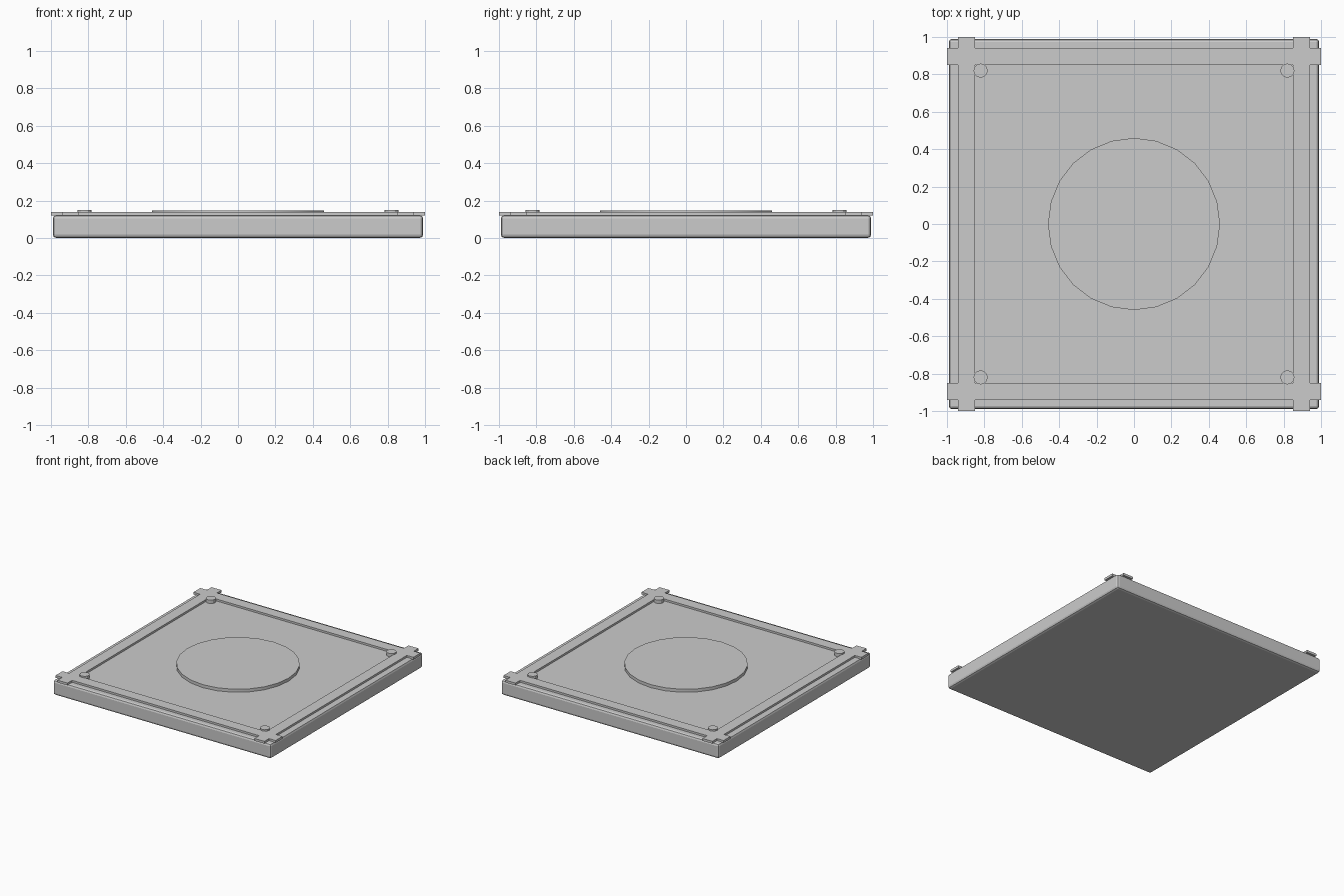
import bpy, bmesh

if "Cube" in bpy.data.objects:
    bpy.data.objects.remove(bpy.data.objects["Cube"])

SLAB_HALF = 0.99
SLAB_TOP = 0.122


def finish(bm, name):
    bmesh.ops.recalc_face_normals(bm, faces=bm.faces)
    mesh = bpy.data.meshes.new(name)
    bm.to_mesh(mesh)
    bm.free()
    obj = bpy.data.objects.new(name, mesh)
    bpy.context.collection.objects.link(obj)
    return obj


def disc(name, x, y, radius, sides, z0, z1):
    bpy.ops.mesh.primitive_cylinder_add(vertices=sides, radius=radius, depth=z1 - z0,
                                        location=(x, y, (z0 + z1) / 2))
    obj = bpy.context.object
    obj.name = name
    bpy.ops.object.shade_smooth_by_angle()
    return obj


# Base slab with softened edges
bpy.ops.mesh.primitive_cube_add(size=1, location=(0, 0, SLAB_TOP / 2))
slab = bpy.context.object
slab.name = "base_slab"
slab.scale = (2 * SLAB_HALF, 2 * SLAB_HALF, SLAB_TOP)
bpy.ops.object.transform_apply(location=False, rotation=False, scale=True)
bevel = slab.modifiers.new("soft_edges", 'BEVEL')
bevel.width = 0.018
bevel.segments = 2

# Raised border: four strips that cross at the corners and overhang the slab
lines = [-1.0, -0.94, -0.85, 0.85, 0.94, 1.0]
bm = bmesh.new()
for i in range(5):
    for j in range(5):
        if i in (1, 3) or j in (1, 3):
            x0, x1, y0, y1 = lines[i], lines[i + 1], lines[j], lines[j + 1]
            bm.faces.new([bm.verts.new((x, y, 0.119))
                          for x, y in ((x0, y0), (x1, y0), (x1, y1), (x0, y1))])
bmesh.ops.remove_doubles(bm, verts=bm.verts, dist=0.001)
top = bmesh.ops.extrude_face_region(bm, geom=bm.faces[:], use_keep_orig=True)["geom"]
bmesh.ops.translate(bm, vec=(0, 0, 0.019),
                    verts=[g for g in top if isinstance(g, bmesh.types.BMVert)])
finish(bm, "border_strips")

# Round centre plate
disc("centre_plate", 0, 0, 0.46, 24, 0.11, 0.147)

# Corner studs
for sx in (-1, 1):
    for sy in (-1, 1):
        disc("corner_stud", sx * 0.82, sy * 0.82, 0.038, 12, 0.11, 0.15)
